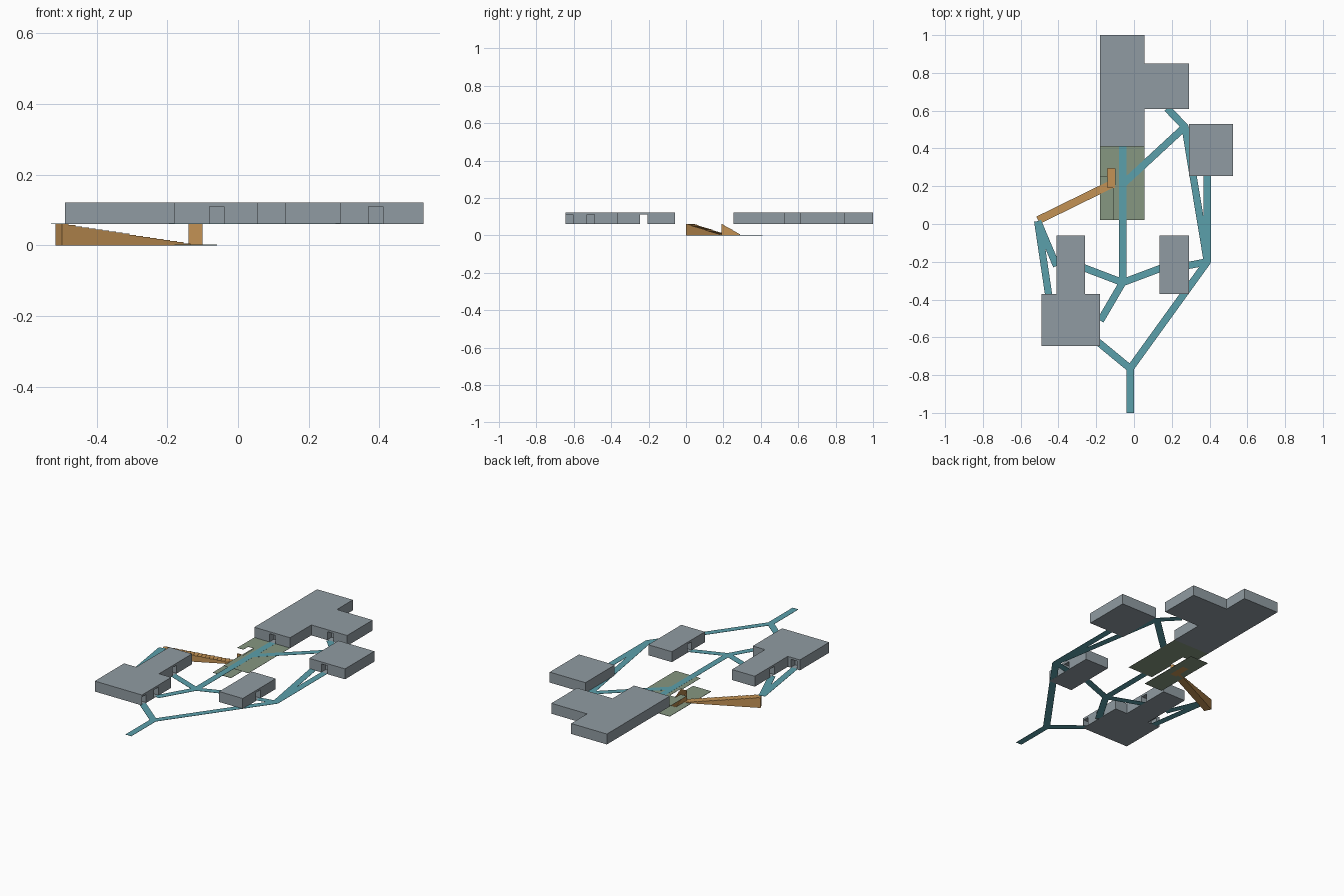
import bpy, bmesh, math
from mathutils import Vector

if "Cube" in bpy.data.objects:
    bpy.data.objects.remove(bpy.data.objects["Cube"])


def material(name, rgb):
    m = bpy.data.materials.new(name)
    m.diffuse_color = (*rgb, 1)
    m.use_nodes = True
    m.node_tree.nodes["Principled BSDF"].inputs["Base Color"].default_value = m.diffuse_color
    return m


GREY = material("wall_grey", (0.28, 0.33, 0.36))
GREEN = material("plaza_green", (0.24, 0.31, 0.22))
TEAL = material("path_teal", (0.105, 0.35, 0.41))
OCHRE = material("stair_ochre", (0.55, 0.29, 0.09))

DECK, ROOF, DOOR_TOP = 0.06, 0.122, 0.11
DOOR_W, PATH_W = 0.04, 0.038


def add_prism(bm, pts, z0, z1):
    """Extrude a flat outline from z0 to z1."""
    face = bm.faces.new([bm.verts.new((x, y, z0)) for x, y in pts])
    top = bmesh.ops.extrude_face_region(bm, geom=[face])["geom"]
    for v in top:
        if isinstance(v, bmesh.types.BMVert):
            v.co.z = z1


def finish(name, bm, mat=None):
    bmesh.ops.recalc_face_normals(bm, faces=bm.faces)
    me = bpy.data.meshes.new(name)
    bm.to_mesh(me)
    bm.free()
    ob = bpy.data.objects.new(name, me)
    bpy.context.collection.objects.link(ob)
    if mat:
        me.materials.append(mat)
    return ob


def prism(name, pts, z0, z1, mat):
    bm = bmesh.new()
    add_prism(bm, pts, z0, z1)
    return finish(name, bm, mat)


def rect(x0, x1, y0, y1):
    return [(x0, y0), (x1, y0), (x1, y1), (x0, y1)]


def building(name, outline, openings):
    """Flat-roofed block with doorways cut above a thin floor."""
    ob = prism(name, outline, DECK, ROOF, GREY)
    bm = bmesh.new()
    for o in openings:
        add_prism(bm, rect(*o), DECK + 0.0015, DOOR_TOP)
    cutter = finish(name + "_cutter", bm, GREY)
    cutter.hide_render = True
    cutter.hide_viewport = True
    cutter.display_type = 'WIRE'
    mod = ob.modifiers.new("doorways", 'BOOLEAN')
    mod.operation = 'DIFFERENCE'
    mod.solver = 'EXACT'
    mod.object = cutter


# Buildings
building("north_building",
         [(-0.18, 0.41), (0.055, 0.41), (0.055, 0.61), (0.29, 0.61),
          (0.29, 0.85), (0.055, 0.85), (0.055, 1.0), (-0.18, 1.0)],
         [(-0.08, -0.04, 0.39, 0.45), (0.16, 0.20, 0.59, 0.65)])
building("east_building", rect(0.29, 0.525, 0.255, 0.53),
         [(0.37, 0.41, 0.235, 0.295)])
building("south_building", rect(0.135, 0.29, -0.37, -0.06),
         [(0.10, 0.32, -0.245, -0.205)])
building("west_building",
         [(-0.49, -0.645), (-0.18, -0.645), (-0.18, -0.37), (-0.26, -0.37),
          (-0.26, -0.06), (-0.41, -0.06), (-0.41, -0.37), (-0.49, -0.37)],
         [(-0.22, -0.16, -0.642, -0.605), (-0.22, -0.16, -0.53, -0.49),
          (-0.43, -0.24, -0.245, -0.205), (-0.47, -0.43, -0.41, -0.35)])

# Upper plaza with a stairwell notch, and the lower plaza beneath it
prism("upper_plaza",
      [(-0.11, 0.02), (0.055, 0.02), (0.055, 0.41), (-0.18, 0.41),
       (-0.18, 0.25), (-0.14, 0.25), (-0.14, 0.295), (-0.10, 0.295),
       (-0.10, 0.19), (-0.11, 0.19)], DECK, DECK + 0.001, GREEN)
prism("lower_plaza", rect(-0.18, -0.06, 0.02, 0.41), 0.0, 0.002, GREEN)

# Walkways
HUB, FORK, EAST, NORTH, RAMP = ((-0.06, -0.31), (-0.02, -0.765), (0.388, -0.2),
                                (0.27, 0.515), (-0.51, 0.015))
PATHS = [((-0.02, -1.0), FORK), (FORK, (-0.19, -0.625)), (FORK, EAST),
         (EAST, (0.388, 0.26)), (EAST, NORTH), (NORTH, (0.175, 0.612)),
         (NORTH, (-0.06, 0.21)), (EAST, (0.285, -0.22)),
         ((0.14, -0.235), HUB), (HUB, (-0.265, -0.232)),
         (HUB, (-0.178, -0.512)), (HUB, (-0.06, 0.415)),
         (RAMP, (-0.452, -0.375)), (RAMP, (-0.41, -0.222))]
bm = bmesh.new()
for a, b in PATHS:
    a, b = Vector(a), Vector(b)
    d = (b - a).normalized()
    n = Vector((-d.y, d.x)) * PATH_W / 2
    add_prism(bm, [a - n, b - n, b + n, a + n], DECK + 0.0002, DECK + 0.0015)
# rounded joints where walkways meet
for cx, cy in (HUB, FORK, EAST, NORTH):
    add_prism(bm, [(cx + PATH_W / 2 * math.cos(i * math.tau / 12),
                    cy + PATH_W / 2 * math.sin(i * math.tau / 12))
                   for i in range(12)], DECK + 0.0002, DECK + 0.0015)
finish("walkways", bm, TEAL)


def stairs(name, start, end, width, steps):
    """Solid flight descending from deck level at start to ground at end."""
    a, b = Vector(start), Vector(end)
    d = b - a
    n = Vector((-d.y, d.x)).normalized() * width / 2
    profile = [(0.0, 0.0)]
    for i in range(steps):
        z = DECK * (1 - i / steps)
        profile += [(i / steps, z), ((i + 1) / steps, z)]
    profile.append((1.0, 0.0))
    bm = bmesh.new()
    sides = []
    for s in (-1, 1):
        sides.append([bm.verts.new((*(a + d * t + n * s), z)) for t, z in profile])
    k = len(profile)
    bm.faces.new(sides[0])
    bm.faces.new(sides[1])
    for i in range(k):
        j = (i + 1) % k
        bm.faces.new((sides[0][i], sides[0][j], sides[1][j], sides[1][i]))
    finish(name, bm, OCHRE)


# Stairs
stairs("long_stair", (-0.508, 0.02), (-0.125, 0.208), 0.042, 20)
stairs("short_stair", (-0.12, 0.19), (-0.12, 0.295), 0.04, 20)
